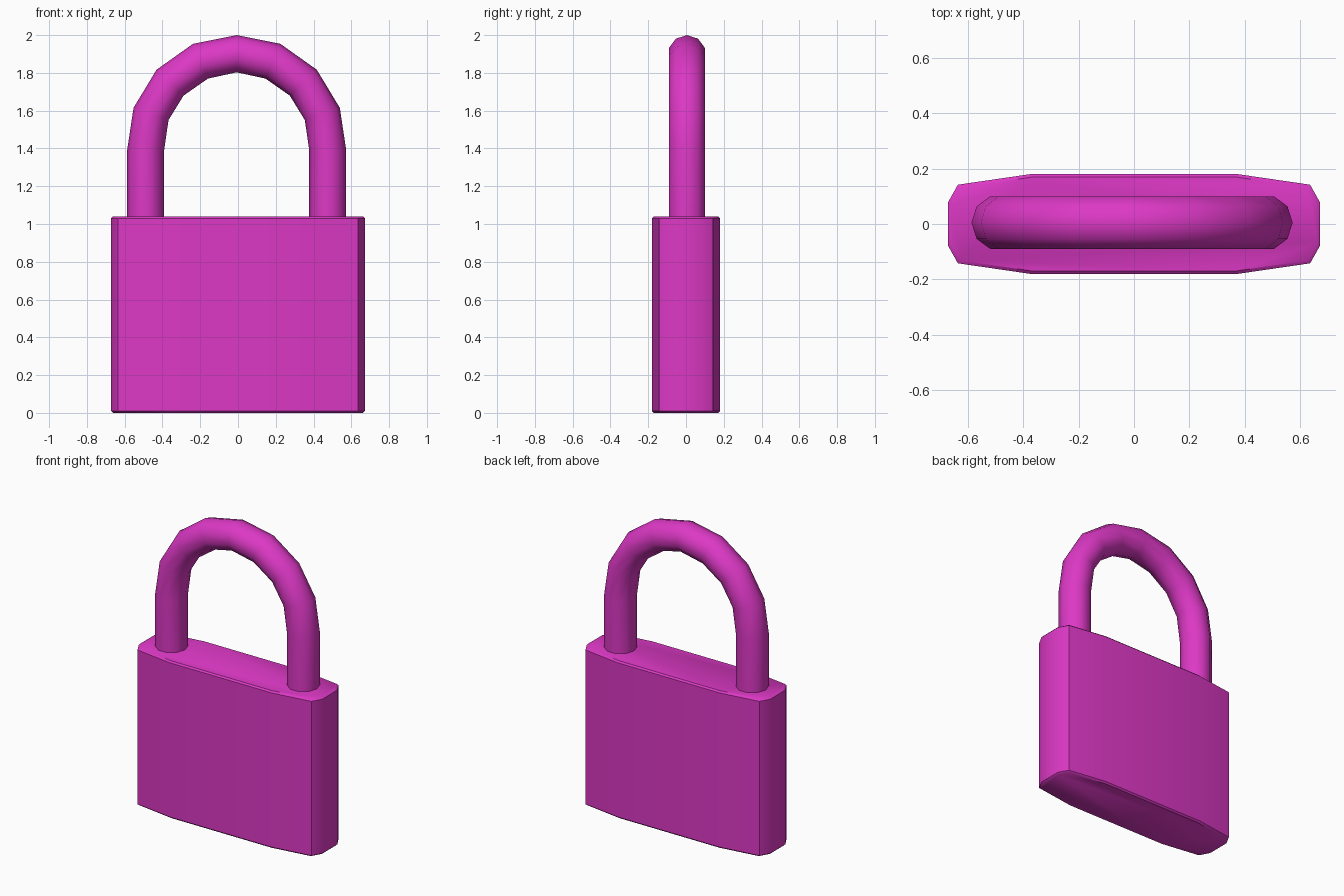
import bpy, bmesh, math
from mathutils import Vector

cube = bpy.data.objects.get("Cube")
if cube:
    bpy.data.objects.remove(cube, do_unlink=True)

magenta = bpy.data.materials.new("magenta")
magenta.use_nodes = True
colour = (0.72, 0.04, 0.56, 1)
magenta.diffuse_color = colour
magenta.node_tree.nodes["Principled BSDF"].inputs["Base Color"].default_value = colour


def loft(name, rings, smooth_angle):
    """Skin a list of closed rings and cap both ends."""
    bm = bmesh.new()
    loops = [[bm.verts.new(p) for p in ring] for ring in rings]
    n = len(loops[0])
    for a, b in zip(loops, loops[1:]):
        for i in range(n):
            j = (i + 1) % n
            bm.faces.new((a[i], a[j], b[j], b[i]))
    bm.faces.new(loops[0][::-1])
    bm.faces.new(loops[-1])
    bmesh.ops.recalc_face_normals(bm, faces=bm.faces)
    mesh = bpy.data.meshes.new(name)
    bm.to_mesh(mesh)
    bm.free()
    obj = bpy.data.objects.new(name, mesh)
    bpy.context.collection.objects.link(obj)
    mesh.materials.append(magenta)
    bpy.ops.object.select_all(action='DESELECT')
    obj.select_set(True)
    bpy.context.view_layer.objects.active = obj
    bpy.ops.object.shade_smooth_by_angle(angle=math.radians(smooth_angle))
    return obj


# Lock body: a twelve-sided outline with narrow chamfers at top and bottom
quarter = [(0.672, 0.078), (0.636, 0.142), (0.375, 0.18)]
half = quarter + [(-x, y) for x, y in reversed(quarter)]
outline = half + [(x, -y) for x, y in reversed(half)]


def body_ring(z, inset):
    return [(x - math.copysign(inset, x), y - math.copysign(inset, y), z)
            for x, y in outline]


loft("lock_body", [body_ring(0, 0.01), body_ring(0.01, 0),
                   body_ring(1.03, 0), body_ring(1.04, 0.01)], 40)

# Shackle: ten-sided tube, each ring spanning an outer and an inner point
centre_x, centre_y, sides = -0.007, 0.005, 10
spans = [((0.58, 1.00), (0.384, 1.00)),
         ((0.58, 1.39), (0.384, 1.39)),
         ((0.546, 1.615), (0.361, 1.55)),
         ((0.424, 1.817), (0.281, 1.68)),
         ((0.231, 1.954), (0.152, 1.77)),
         ((0.0, 2.0), (0.0, 1.803))]
spans += [tuple((-x, z) for x, z in span) for span in reversed(spans[:-1])]

rings = []
for (ox, oz), (ix, iz) in spans:
    outer, inner = Vector((ox, 0, oz)), Vector((ix, 0, iz))
    middle = (outer + inner) / 2 + Vector((centre_x, centre_y, 0))
    arm, side = (outer - inner) / 2, Vector((0, 0.1, 0))
    angles = [math.tau * i / sides for i in range(sides)]
    rings.append([middle + arm * math.cos(a) + side * math.sin(a) for a in angles])
loft("shackle", rings, 40)
